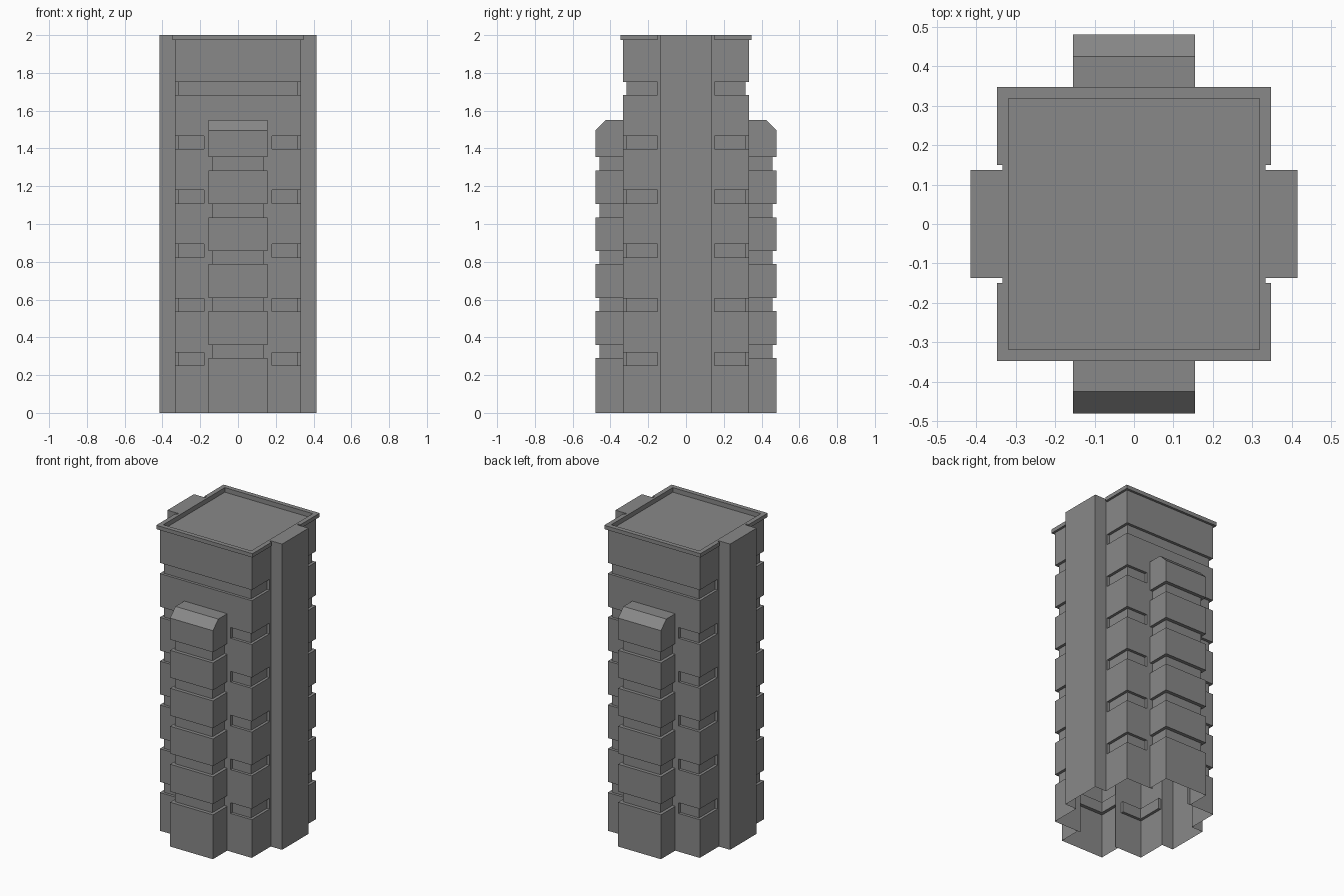
import bpy
import bmesh
from math import pi
from mathutils import Matrix

cube = bpy.data.objects.get("Cube")
if cube:
    bpy.data.objects.remove(cube, do_unlink=True)

# One plain grey for the whole building
GREY = (0.25, 0.25, 0.25, 1.0)
concrete = bpy.data.materials.new("grey_concrete")
concrete.use_nodes = True
concrete.diffuse_color = GREY
concrete.node_tree.nodes["Principled BSDF"].inputs["Base Color"].default_value = GREY

HEIGHT = 2.0
WALL = 0.333        # half width of the tower
RECESS = 0.315      # half width at the window bands
PARAPET = 0.348
RIM = 0.318         # inside of the parapet
FRONT_IN = 0.18     # where corner bands stop beside the bays
SIDE_IN = 0.15      # where corner bands stop beside the fins
BAND = 0.07
BAY_W, BAY_D = 0.155, 0.48
FIN_W, FIN_D = 0.137, 0.415


def loft(rings, closed):
    """Skin a stack of (outline, z) rings, capped on top and open below."""
    bm = bmesh.new()
    rows = [[bm.verts.new((x, y, z)) for x, y in outline] for outline, z in rings]
    for low, high in zip(rows, rows[1:]):
        n = len(low)
        for i in range(n if closed else n - 1):
            j = (i + 1) % n
            bm.faces.new((low[i], low[j], high[j], high[i]))
    bm.faces.new(rows[-1])
    bmesh.ops.remove_doubles(bm, verts=bm.verts, dist=0.0005)
    return bm


def finish(bm, name, turn=0.0):
    bmesh.ops.dissolve_limit(bm, angle_limit=0.01, verts=bm.verts, edges=bm.edges)
    bmesh.ops.rotate(bm, verts=bm.verts, matrix=Matrix.Rotation(turn, 3, "Z"))
    mesh = bpy.data.meshes.new(name)
    bm.to_mesh(mesh)
    bm.free()
    mesh.materials.append(concrete)
    bpy.context.collection.objects.link(bpy.data.objects.new(name, mesh))


def four_corners(corner):
    """Repeat one corner outline, front/back wall to side wall, anticlockwise."""
    back = corner[::-1]
    return ([(x, y) for x, y in back] + [(-x, y) for x, y in corner]
            + [(-x, -y) for x, y in back] + [(x, -y) for x, y in corner])


def corner(front, side, outer, front_root, side_root):
    return four_corners([(FRONT_IN, front_root), (FRONT_IN, front), (outer, outer),
                         (side, SIDE_IN), (side_root, SIDE_IN)])


# Tower: plain walls with bands notched around the corners
solid = corner(WALL, WALL, WALL, WALL, WALL)
notched = corner(RECESS, RECESS, RECESS, WALL, WALL)
full_band = corner(RECESS, RECESS, RECESS, RECESS, WALL)
ledge = corner(PARAPET, PARAPET, PARAPET, PARAPET, WALL)
inner = four_corners([(FRONT_IN, RIM), (FRONT_IN, RIM), (RIM, RIM),
                      (RIM, SIDE_IN), (RIM, FIN_W)])

rings = [(solid, 0)]
for floor in range(6):
    z = 0.25 + floor * 0.2865
    cut = full_band if floor == 5 else notched
    rings += [(solid, z), (cut, z), (cut, z + BAND), (solid, z + BAND)]
rings += [(solid, 1.975), (ledge, 1.975), (ledge, HEIGHT),
          (inner, HEIGHT), (inner, 1.97)]
tower = loft(rings, True)

# Open the tower into the hollow bays and fins
OPEN_W, OPEN_TOP = 0.135, 1.5
for co, no in (((OPEN_W, 0, 0), (1, 0, 0)), ((-OPEN_W, 0, 0), (1, 0, 0)),
               ((0, FIN_W, 0), (0, 1, 0)), ((0, -FIN_W, 0), (0, 1, 0)),
               ((0, 0, OPEN_TOP), (0, 0, 1))):
    bmesh.ops.bisect_plane(tower, geom=tower.verts[:] + tower.edges[:] + tower.faces[:],
                           plane_co=co, plane_no=no)
hidden = []
for face in tower.faces:
    c = face.calc_center_median()
    behind_bay = abs(c.y) > 0.33 and abs(c.x) < OPEN_W and c.z < OPEN_TOP
    behind_fin = abs(c.x) > 0.33 and abs(c.y) < FIN_W
    if abs(face.normal.z) < 0.1 and (behind_bay or behind_fin):
        hidden.append(face)
bmesh.ops.delete(tower, geom=hidden, context="FACES")
finish(tower, "tower")


def bay_outline(half, depth):
    return [(half, WALL), (half, depth), (-half, depth), (-half, WALL)]


# Stacked bays on front and back, with a sloped cap
for name, turn in (("back_bay", 0), ("front_bay", pi)):
    full, slim = bay_outline(BAY_W, BAY_D), bay_outline(OPEN_W, 0.457)
    rings = [(full, 0)]
    for floor in range(5):
        z = 0.29 + floor * 0.2485
        rings += [(full, z), (slim, z), (slim, z + BAND), (full, z + BAND)]
    rings += [(full, 1.495), (bay_outline(BAY_W, 0.425), 1.55)]
    finish(loft(rings, False), name, turn)

# Full-height fins on both sides
for name, turn in (("left_fin", -pi / 2), ("right_fin", pi / 2)):
    outline = bay_outline(FIN_W, FIN_D)
    finish(loft([(outline, 0), (outline, HEIGHT)], False), name, turn)
